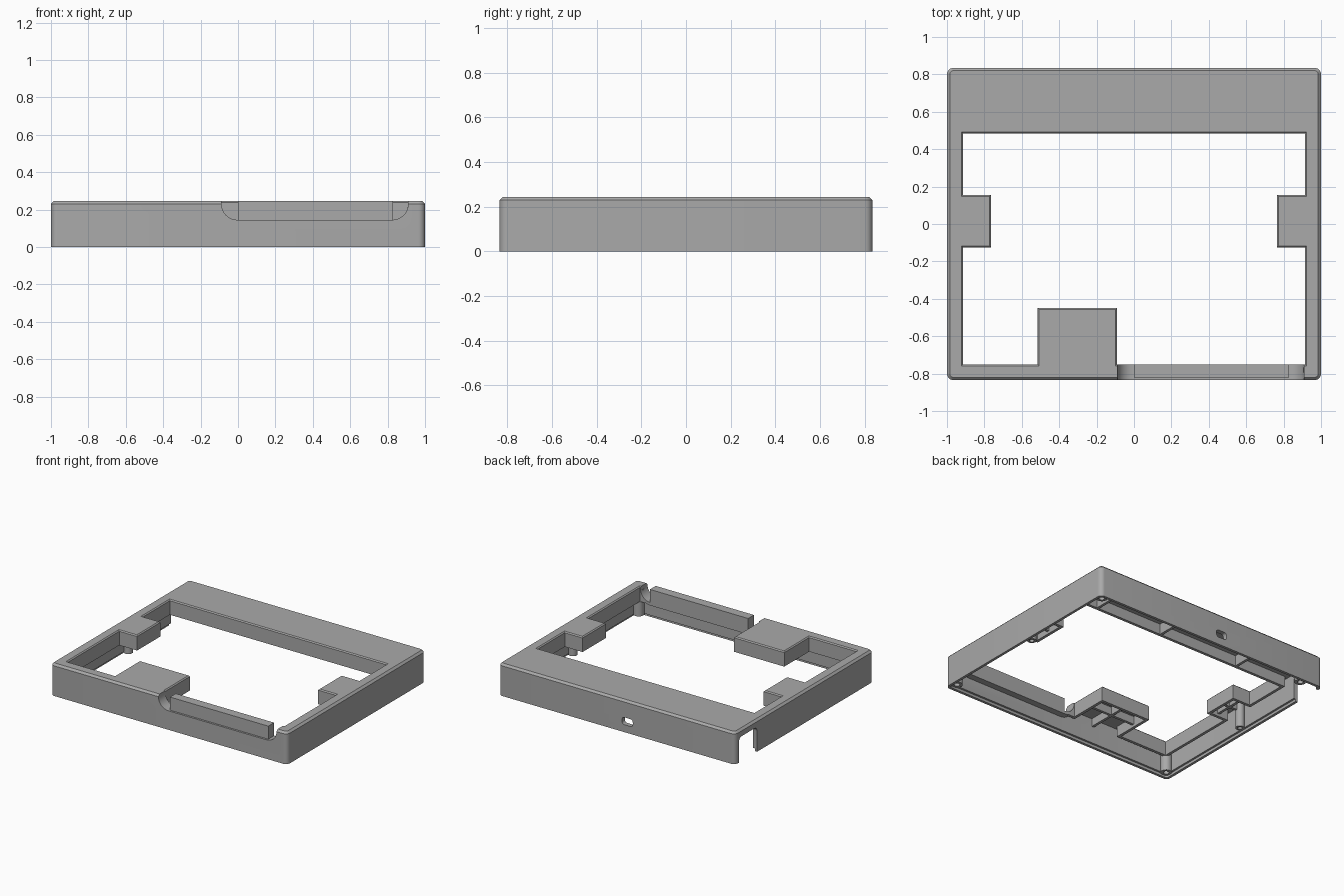
import bpy, bmesh, math

if "Cube" in bpy.data.objects:
    bpy.data.objects.remove(bpy.data.objects["Cube"], do_unlink=True)

grey = bpy.data.materials.new("plain grey")
grey.use_nodes = True
grey.diffuse_color = (0.4, 0.4, 0.4, 1)
grey.node_tree.nodes["Principled BSDF"].inputs["Base Color"].default_value = grey.diffuse_color

TOP = 0.245
ROOF = 0.21       # underside of the top plate
SKIRT = 0.13      # lower edge of the skirt around the opening


def finish(name, bm):
    bmesh.ops.recalc_face_normals(bm, faces=bm.faces)
    mesh = bpy.data.meshes.new(name)
    bm.to_mesh(mesh)
    bm.free()
    mesh.materials.append(grey)
    obj = bpy.data.objects.new(name, mesh)
    bpy.context.collection.objects.link(obj)
    return obj


def loft(name, low, high):
    """Closed solid between two matching loops of 3D points."""
    bm = bmesh.new()
    a = [bm.verts.new(p) for p in low]
    b = [bm.verts.new(p) for p in high]
    bm.faces.new(a)
    bm.faces.new(b)
    for i in range(len(a)):
        j = (i + 1) % len(a)
        bm.faces.new((a[i], a[j], b[j], b[i]))
    return finish(name, bm)


def at_z(loop, z):
    return [(x, y, z) for x, y in loop]


def prism(name, loop, z0, z1):
    return loft(name, at_z(loop, z0), at_z(loop, z1))


def box(name, x0, x1, y0, y1, z0, z1):
    return prism(name, [(x0, y0), (x1, y0), (x1, y1), (x0, y1)], z0, z1)


def rounded(hx, hy, r, steps=6):
    """Rounded rectangle centred on the origin."""
    pts = []
    for k, (sx, sy) in enumerate([(1, 1), (-1, 1), (-1, -1), (1, -1)]):
        for i in range(steps + 1):
            t = math.pi / 2 * (k + i / steps)
            pts.append((sx * (hx - r) + r * math.cos(t), sy * (hy - r) + r * math.sin(t)))
    return pts


def grow(loop, d):
    """Offset a counter-clockwise right-angled loop outward."""
    out = []
    n = len(loop)
    for i, (x, y) in enumerate(loop):
        for (ax, ay), (bx, by) in ((loop[i - 1], (x, y)), ((x, y), loop[(i + 1) % n])):
            length = math.hypot(bx - ax, by - ay)
            x += d * (by - ay) / length
            y -= d * (bx - ax) / length
        out.append((x, y))
    return out


def combine(target, tool, operation):
    tool.hide_render = True
    mod = target.modifiers.new("cut", 'BOOLEAN')
    mod.operation = operation
    mod.solver = 'EXACT'
    mod.object = tool
    bpy.context.view_layer.objects.active = target
    bpy.ops.object.modifier_apply(modifier=mod.name)
    bpy.data.objects.remove(tool, do_unlink=True)


def notch(name, d, y0, y1):
    """Round-cornered trough profile, open at the top."""
    x0, x1, z0, r = -0.088 - d, 0.91 + d, 0.145 - d, 0.085 + d
    top = TOP - 0.004 if d > 0.015 else 0.4
    pts = [(x1, top), (x0, top)]
    for cx, start in ((x0 + r, math.pi), (x1 - r, 1.5 * math.pi)):
        for i in range(9):
            t = start + math.pi / 2 * i / 8
            pts.append((cx + r * math.cos(t), z0 + r + r * math.sin(t)))
    return loft(name, [(x, y0, z) for x, z in pts], [(x, y1, z) for x, z in pts])


opening = [(-0.915, -0.75), (-0.515, -0.75), (-0.515, -0.45), (-0.09, -0.45),
           (-0.09, -0.75), (0.915, -0.75), (0.915, -0.125), (0.765, -0.125),
           (0.765, 0.155), (0.915, 0.155), (0.915, 0.485), (-0.915, 0.485),
           (-0.915, 0.155), (-0.765, 0.155), (-0.765, -0.125), (-0.915, -0.125)]

# Outer shell with rounded corners and a chamfered top edge
bm = bmesh.new()
rings = []
for inset, z in ((0, 0), (0, TOP - 0.015), (0.015, TOP)):
    loop = rounded(1 - inset, 0.835 - inset, 0.035 - inset)
    rings.append([bm.verts.new(p) for p in at_z(loop, z)])
for a, b in zip(rings, rings[1:]):
    for i in range(len(a)):
        j = (i + 1) % len(a)
        bm.faces.new((a[i], a[j], b[j], b[i]))
bm.faces.new(rings[0])
bm.faces.new(rings[-1])
case = finish("case_shell", bm)

# Hollow inside, stepped at the lower edge
combine(case, prism("cavity", rounded(0.965, 0.8, 0.02), -0.1, ROOF), 'DIFFERENCE')
combine(case, prism("edge_step", rounded(0.98, 0.815, 0.02), -0.1, 0.02), 'DIFFERENCE')

# Skirt, notch liner and main opening
combine(case, prism("skirt", grow(opening, 0.022), SKIRT, ROOF + 0.015), 'UNION')
combine(case, notch("notch_liner", 0.022, -0.815, -0.74), 'UNION')
combine(case, prism("opening", opening, -0.2, 0.5), 'DIFFERENCE')
combine(case, loft("opening_chamfer", at_z(opening, TOP - 0.008),
                   at_z(grow(opening, 0.012), TOP + 0.004)), 'DIFFERENCE')

# Front finger notch
combine(case, notch("front_notch", 0, -0.95, -0.742), 'DIFFERENCE')

# Rear slot
slot = rounded(0.045, 0.028, 0.02)
combine(case, loft("rear_slot", [(x - 0.09, 0.75, y + 0.085) for x, y in slot],
                   [(x - 0.09, 0.9, y + 0.085) for x, y in slot]), 'DIFFERENCE')

# Side cable cutout, open at the bottom
arch = [(y + 0.68, z + 0.04) for y, z in rounded(0.11, 0.15, 0.035)]
combine(case, loft("side_cutout", [(-1.1, y, z) for y, z in arch],
                   [(-0.94, y, z) for y, z in arch]), 'DIFFERENCE')

# Bar standing in the front notch
box("notch_bar", 0.0, 0.83, -0.82, -0.75, 0.14, TOP)

# Screw bosses with blind holes
bosses = [(0.945, 0.78, 0.04), (-0.85, 0.775, 0.04), (0.945, -0.78, 0.04),
          (-0.945, -0.78, 0.04), (0.94, 0.02, 0.032), (-0.94, 0.02, 0.032)]
for n, (x, y, r) in enumerate(bosses):
    ring = lambda q: [(x + q * math.cos(i * math.pi / 10), y + q * math.sin(i * math.pi / 10))
                      for i in range(20)]
    boss = prism("screw_boss_%d" % (n + 1), ring(r), 0.015, ROOF + 0.005)
    combine(boss, prism("screw_hole", ring(r * 0.5), -0.1, 0.12), 'DIFFERENCE')

# Stiffening ribs under the rear plate, side tabs and front block
for n, x in enumerate((-0.5, 0.18, 0.75)):
    box("rear_rib_%d" % (n + 1), x - 0.01, x + 0.01, 0.5, 0.81, SKIRT, ROOF + 0.005)
for side, name in ((1, "left"), (-1, "right")):
    lo, hi = sorted((side * 0.78, side * 0.93))
    box(name + "_tab_rib", lo, hi, 0.005, 0.025, 0.15, ROOF + 0.005)
    lo, hi = sorted((side * 0.84, side * 0.86))
    box(name + "_tab_cross_rib", lo, hi, -0.11, 0.14, 0.15, ROOF + 0.005)
box("block_rib", -0.31, -0.29, -0.81, -0.46, 0.15, ROOF + 0.005)
box("block_cross_rib", -0.5, -0.1, -0.61, -0.59, 0.15, ROOF + 0.005)

# Smooth only the rounded corners
for obj in bpy.context.scene.objects:
    obj.select_set(obj.type == 'MESH' and grey.name in obj.data.materials)
bpy.context.view_layer.objects.active = case
bpy.ops.object.shade_smooth_by_angle(angle=math.radians(25))
